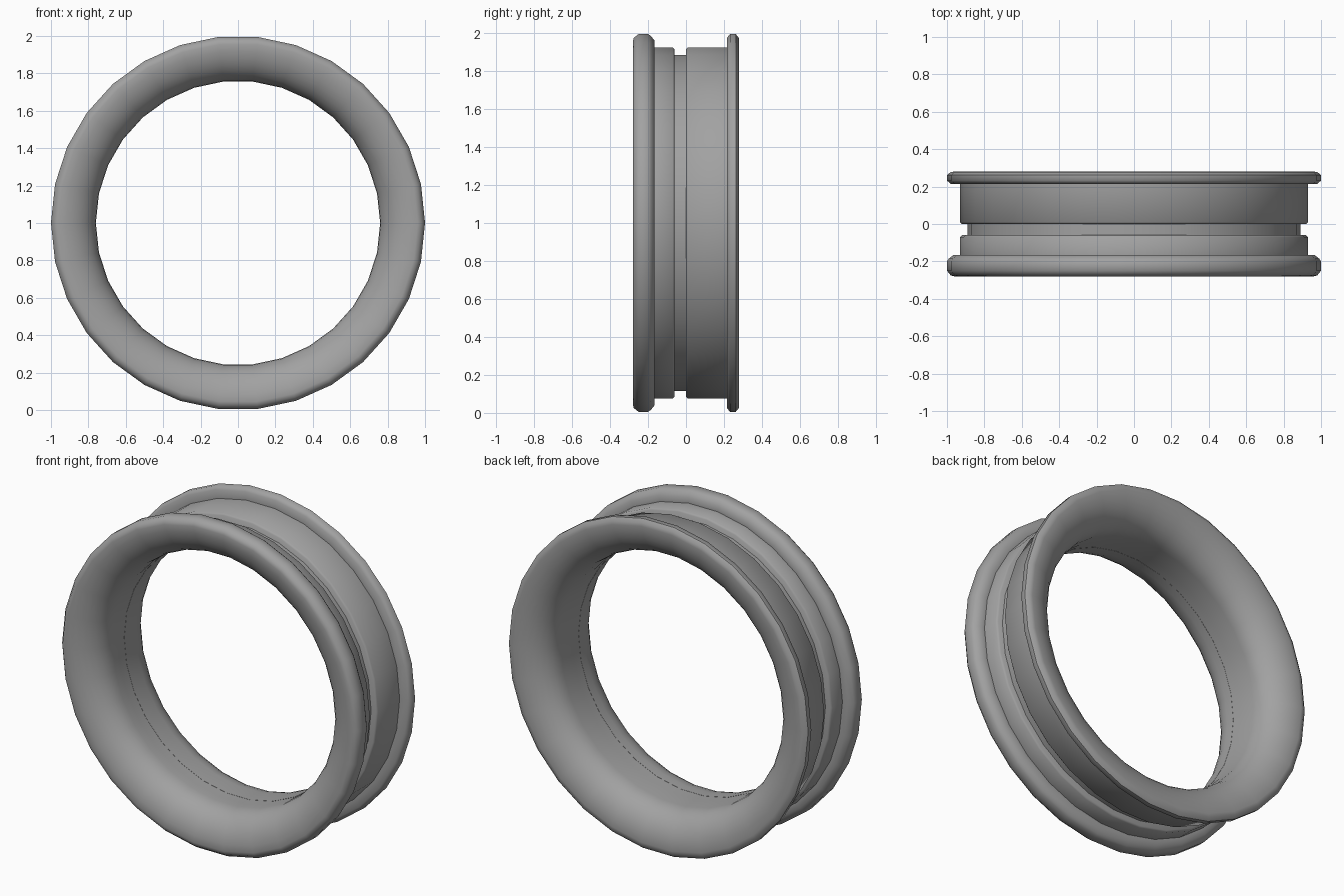
import bpy
import math
from mathutils import Matrix

if "Cube" in bpy.data.objects:
    bpy.data.objects.remove(bpy.data.objects["Cube"])

SIDES = 30
CENTRE = Matrix.Translation((0, 0, 1))

steel = bpy.data.materials.new("grey steel")
steel.use_nodes = True
grey = (0.36, 0.36, 0.36, 1)
steel.diffuse_color = grey
steel.node_tree.nodes["Principled BSDF"].inputs["Base Color"].default_value = grey


def lathe(name, profile):
    """Spin a closed (radius, y) profile around the y axis."""
    n = len(profile)
    verts, faces = [], []
    for i in range(SIDES):
        a = math.tau * i / SIDES
        verts += [(r * math.cos(a), y, r * math.sin(a)) for r, y in profile]
        j = (i + 1) % SIDES
        for k in range(n):
            m = (k + 1) % n
            faces.append((i * n + k, i * n + m, j * n + m, j * n + k))
    mesh = bpy.data.meshes.new(name)
    mesh.from_pydata(verts, [], faces)
    mesh.transform(CENTRE)
    mesh.materials.append(steel)
    obj = bpy.data.objects.new(name, mesh)
    bpy.context.collection.objects.link(obj)
    bpy.ops.object.select_all(action="DESELECT")
    obj.select_set(True)
    bpy.context.view_layer.objects.active = obj
    # make the surface face outward
    bpy.ops.object.mode_set(mode="EDIT")
    bpy.ops.mesh.select_all(action="SELECT")
    bpy.ops.mesh.normals_make_consistent(inside=False)
    bpy.ops.object.mode_set(mode="OBJECT")
    bpy.ops.object.shade_smooth_by_angle(angle=math.radians(50))
    return obj


def flare(side, lip, bore=0.76, rim=0.96, depth=0.17, steps=8):
    """Quarter-ellipse from the flat lip down into the bore."""
    pts = []
    for i in range(steps + 1):
        t = math.pi / 2 * i / steps
        pts.append((rim - (rim - bore) * math.sin(t),
                    side * (lip - depth * (1 - math.cos(t)))))
    return pts


# Front half: thick rounded flange, short collar, flared mouth
front = [(0.80, -0.06), (0.92, -0.06), (0.93, -0.07), (0.93, -0.165),
         (0.965, -0.165), (0.99, -0.185), (1.0, -0.2), (1.0, -0.25),
         (0.98, -0.275)]
lathe("front_flange", front + flare(-1, 0.28) + [(0.76, -0.06)])

# Back half: thin flange, long barrel, flared mouth
back = [(0.80, 0.0), (0.92, 0.0), (0.93, 0.01), (0.93, 0.215),
        (0.98, 0.215), (1.0, 0.232), (1.0, 0.262), (0.98, 0.278)]
lathe("back_barrel", back + flare(1, 0.28) + [(0.76, 0.0)])

# Recessed neck that joins the two halves
lathe("neck_groove", [(0.761, -0.08), (0.89, -0.08), (0.89, 0.02), (0.761, 0.02)])
